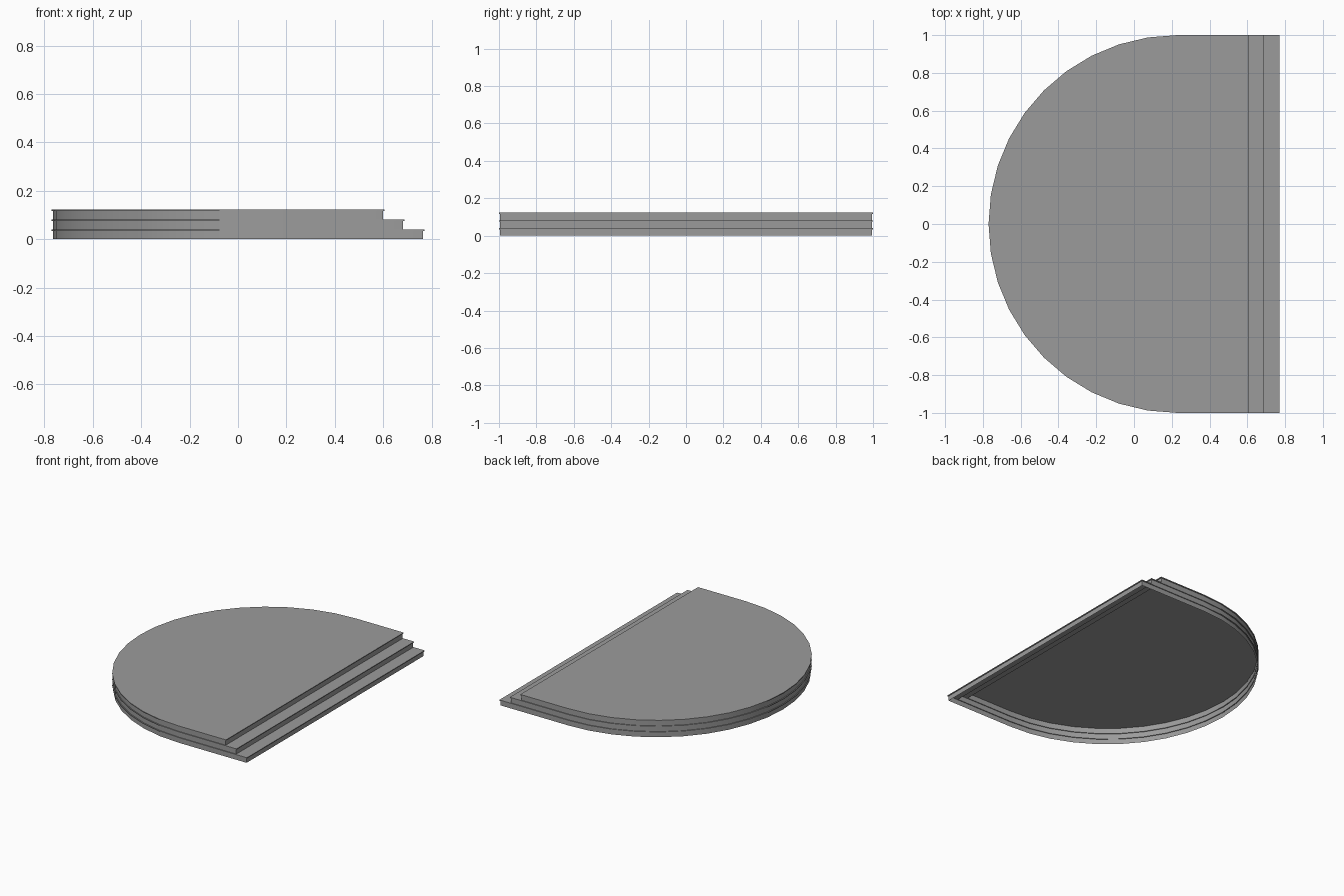
import bpy
import bmesh
import math

cube = bpy.data.objects.get("Cube")
if cube:
    bpy.data.objects.remove(cube, do_unlink=True)

CENTER_X = 0.23    # centre of the rounded end
SEGMENTS = 20      # facets around the half circle
LIP = 0.006        # overhang and thickness of each tread nosing
TIERS = [(0.0, 0.04, 0.77), (0.04, 0.081, 0.688), (0.081, 0.123, 0.605)]

stone = bpy.data.materials.new("stone_grey")
stone.use_nodes = True
colour = (0.33, 0.33, 0.33, 1)
stone.diffuse_color = colour
bsdf = stone.node_tree.nodes["Principled BSDF"]
bsdf.inputs["Base Color"].default_value = colour
bsdf.inputs["Roughness"].default_value = 0.8


def ring(bm, front_x, z, inset):
    """D-shaped loop: straight edge at front_x, half circle on the other end."""
    r = 1 - inset
    x = front_x - inset
    points = [(x, -r), (x, r)]
    for i in range(SEGMENTS + 1):
        a = math.pi / 2 + math.pi * i / SEGMENTS
        points.append((CENTER_X + r * math.cos(a), r * math.sin(a)))
    return [bm.verts.new((px, py, z)) for px, py in points]


# Stepped platform: risers, nosings and treads as one shell, open underneath
bm = bmesh.new()
rings = []
for bottom, top, front_x in TIERS:
    rings.append(ring(bm, front_x, bottom, LIP))
    rings.append(ring(bm, front_x, top - LIP, LIP))
    rings.append(ring(bm, front_x, top - LIP, 0))
    rings.append(ring(bm, front_x, top, 0))
for low, high in zip(rings, rings[1:]):
    n = len(low)
    for i in range(n):
        j = (i + 1) % n
        bm.faces.new((low[i], low[j], high[j], high[i]))
bm.faces.new(rings[-1])

mesh = bpy.data.meshes.new("stepped_platform")
bm.to_mesh(mesh)
bm.free()
mesh.materials.append(stone)
platform = bpy.data.objects.new("stepped_platform", mesh)
bpy.context.collection.objects.link(platform)

# Smooth the rounded end and keep the tread edges sharp
bpy.ops.object.select_all(action="DESELECT")
platform.select_set(True)
bpy.context.view_layer.objects.active = platform
bpy.ops.object.shade_smooth_by_angle(angle=math.radians(30))
